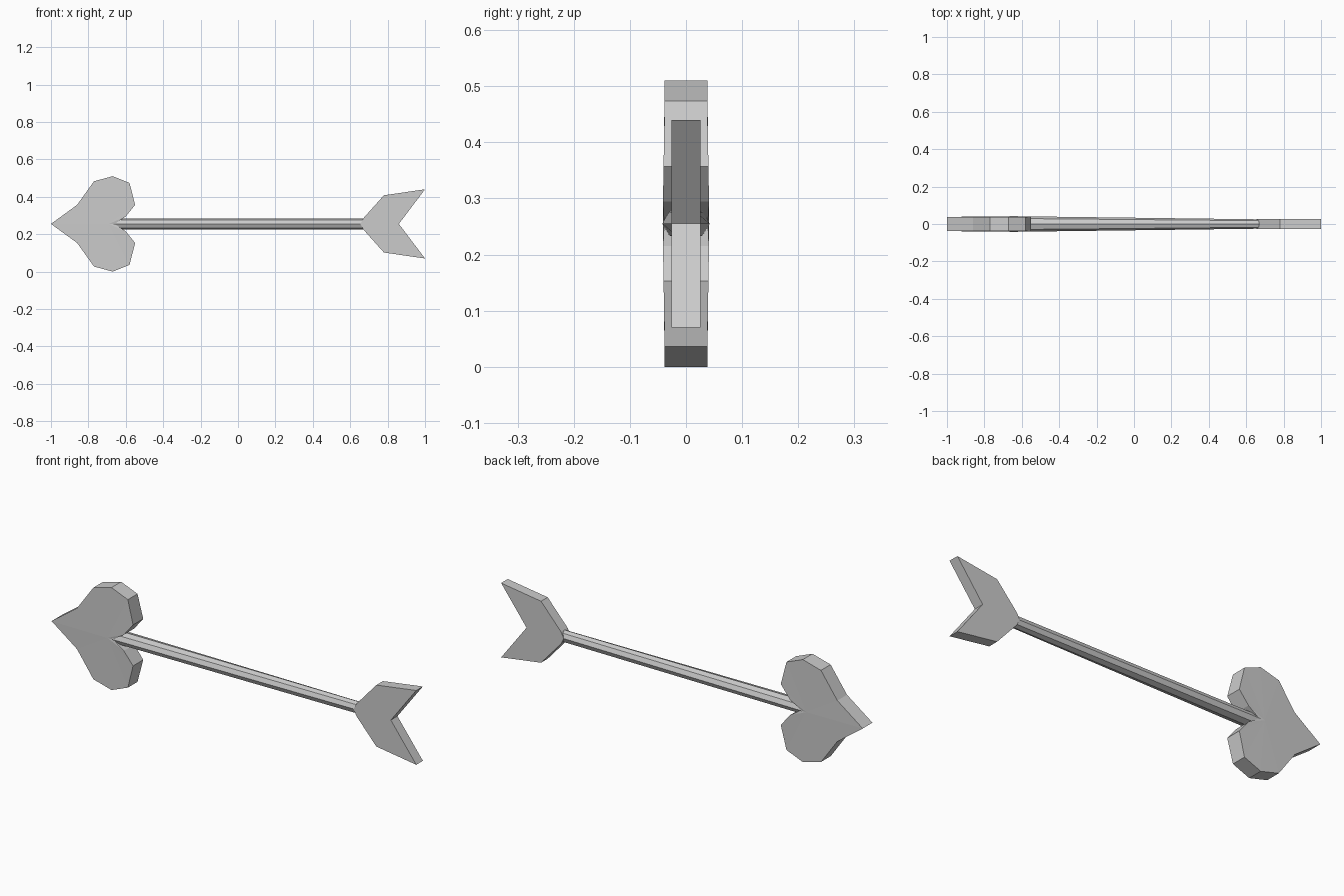
import bpy
import bmesh
from math import cos, sin, pi

cube = bpy.data.objects.get("Cube")
if cube:
    bpy.data.objects.remove(cube, do_unlink=True)

MID = 0.255  # height of the arrow's axis

grey = bpy.data.materials.new("plain_grey")
grey.use_nodes = True
grey.diffuse_color = (0.6, 0.6, 0.6, 1)
grey.node_tree.nodes["Principled BSDF"].inputs["Base Color"].default_value = (0.6, 0.6, 0.6, 1)


def finish(name, bm):
    bmesh.ops.recalc_face_normals(bm, faces=bm.faces)
    mesh = bpy.data.meshes.new(name)
    bm.to_mesh(mesh)
    bm.free()
    mesh.materials.append(grey)
    obj = bpy.data.objects.new(name, mesh)
    bpy.context.collection.objects.link(obj)
    return obj


def plate(name, half, hub, hub_depth):
    """Symmetric plate: upper outline (x, height, depth) from tip to notch, fanned around a hub."""
    lower = [(x, -z, d) for x, z, d in reversed(half[1:-1])]
    outline = half + lower
    bm = bmesh.new()
    rings, hubs = [], []
    for side in (-1, 1):
        rings.append([bm.verts.new((x, side * d, MID + z)) for x, z, d in outline])
        hubs.append(bm.verts.new((hub, side * hub_depth, MID)))
    for i in range(len(outline)):
        j = (i + 1) % len(outline)
        bm.faces.new((rings[0][i], rings[0][j], rings[1][j], rings[1][i]))
        for ring, centre in zip(rings, hubs):
            bm.faces.new((ring[i], ring[j], centre))
    return finish(name, bm)


# Heart-shaped head, a little thicker around the socket
t = 0.038
plate("heart_head",
      [(-1, 0, t), (-0.86, 0.102, t), (-0.77, 0.228, t), (-0.67, 0.255, t),
       (-0.58, 0.219, t), (-0.55, 0.102, 0.04), (-0.6, 0.04, 0.041), (-0.66, 0, 0.039)],
      -0.69, 0.041)

# Swallow-tailed fletching
f = 0.026
plate("tail_fletching",
      [(0.655, 0, f), (0.67, 0.03, f), (0.78, 0.153, f), (1, 0.185, f), (0.86, 0, f)],
      0.78, f)

# Eight-sided shaft, tapering in depth towards the tail
bm = bmesh.new()
ends = []
for x, depth in ((-0.665, 0.042), (0.67, 0.025)):
    ends.append([bm.verts.new((x, depth * cos(k * pi / 4), MID + 0.03 * sin(k * pi / 4)))
                 for k in range(8)])
    bm.faces.new(ends[-1])
for k in range(8):
    n = (k + 1) % 8
    bm.faces.new((ends[0][k], ends[0][n], ends[1][n], ends[1][k]))
finish("shaft", bm)
